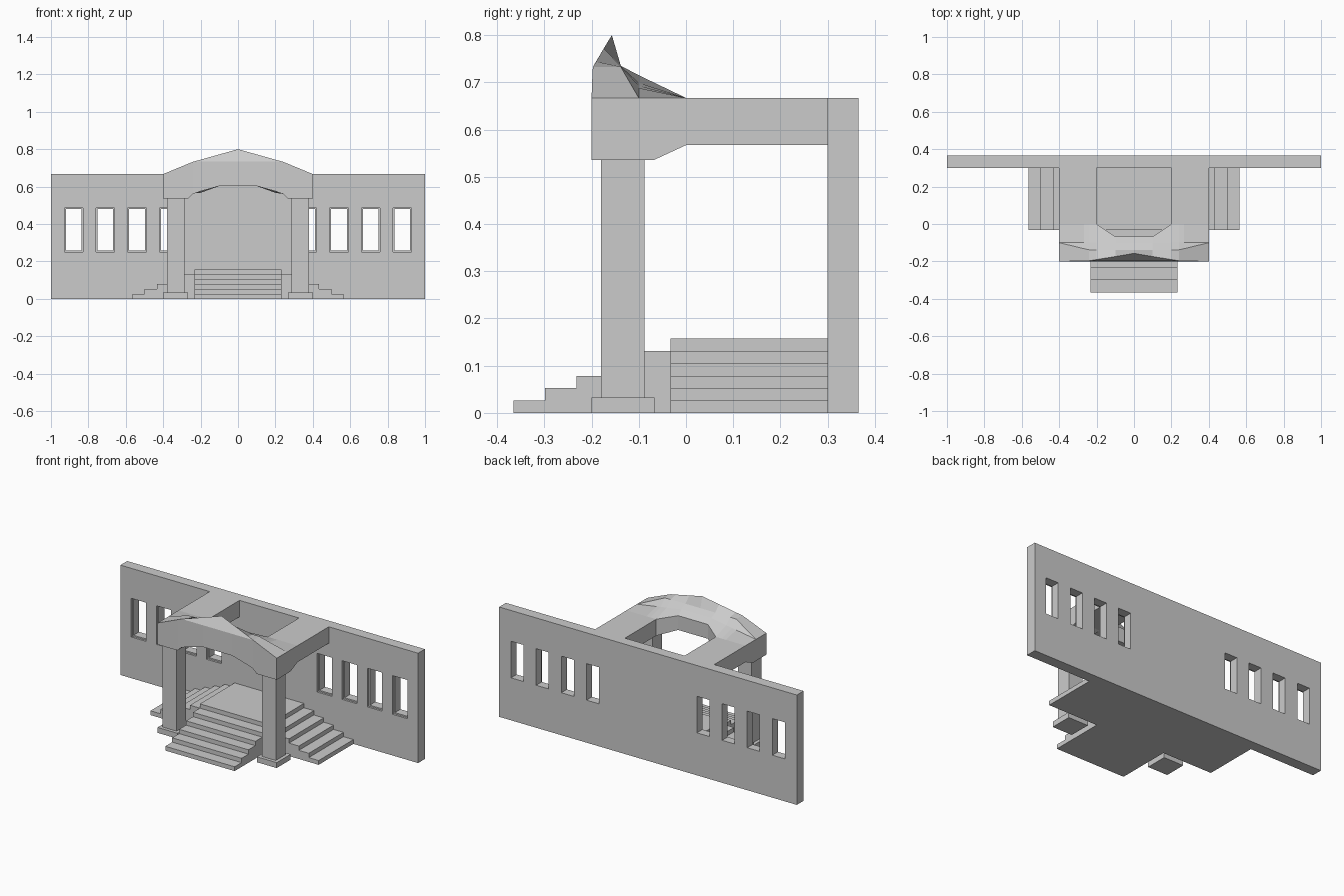
import bpy, bmesh

if "Cube" in bpy.data.objects:
    bpy.data.objects.remove(bpy.data.objects["Cube"])


def finish(name, bm):
    bmesh.ops.remove_doubles(bm, verts=bm.verts, dist=1e-5)
    bmesh.ops.recalc_face_normals(bm, faces=bm.faces)
    mesh = bpy.data.meshes.new(name)
    bm.to_mesh(mesh)
    bm.free()
    ob = bpy.data.objects.new(name, mesh)
    bpy.context.collection.objects.link(ob)
    return ob


def loft(name, rings):
    """Skin closed rings of points and cap both ends."""
    bm = bmesh.new()
    rows = [[bm.verts.new(p) for p in ring] for ring in rings]
    for a, b in zip(rows, rows[1:]):
        for i in range(len(a)):
            j = (i + 1) % len(a)
            bm.faces.new((a[i], a[j], b[j], b[i]))
    bm.faces.new(rows[0])
    bm.faces.new(rows[-1])
    return finish(name, bm)


def box(name, x0, x1, y0, y1, z0, z1):
    return loft(name, [[(x0, y0, z), (x1, y0, z), (x1, y1, z), (x0, y1, z)]
                       for z in (z0, z1)])


# Back wall with two rows of recessed windows
wall = box("back_wall", -1, 1, 0.30, 0.365, 0, 0.667)
for k in range(4):
    for s in (-1, 1):
        c = s * (0.371 + 0.169 * k)
        for w, z0, z1, depth in ((0.05, 0.25, 0.485, 0.312), (0.042, 0.258, 0.48, 0.45)):
            cutter = box("window_cutter", c - w, c + w, 0.2, depth, z0, z1)
            cutter.hide_render = True
            mod = wall.modifiers.new("window", 'BOOLEAN')
            mod.object = cutter
            mod.operation = 'DIFFERENCE'
            mod.solver = 'EXACT'
            bpy.context.view_layer.objects.active = wall
            bpy.ops.object.modifier_apply(modifier=mod.name)
            bpy.data.objects.remove(cutter)

# Entrance stairs: one flight to the front, one to each side
RUN, RISE = 0.0664, 0.157 / 6
front = []
for i in range(5):
    y = -0.365 + RUN * i
    front += [(y, RISE * i), (y, RISE * (i + 1))]
front += [(-0.033, RISE * 5), (-0.033, 0)]
loft("front_stairs", [[(x, y, z) for y, z in front] for x in (-0.233, 0.233)])

side = []
for i in range(6):
    x = 0.565 - RUN * i
    side += [(x, RISE * i), (x, RISE * (i + 1))]
side += [(-x, z) for x, z in reversed(side)]
loft("side_stairs", [[(x, y, z) for x, z in side] for y in (-0.033, 0.30)])

# Columns, plinths and the roof arms running back to the wall
for s, label in ((-1, "left"), (1, "right")):
    box(label + "_plinth", *sorted((s * 0.267, s * 0.4)), -0.20, -0.067, 0, 0.033)
    box(label + "_column", *sorted((s * 0.287, s * 0.38)), -0.18, -0.088, 0.033, 0.536)
    box(label + "_roof_arm", *sorted((s * 0.2, s * 0.4)), 0, 0.30, 0.567, 0.667)

# Arched canopy: y,z sections running from the centre out to the side
# order: front bottom, shoulder, ridge, back, crest, inner top, inner bottom, rear bottom
sections = [
    (0.0, [(-.2, .603), (-.197, .733), (-.157, .8), (-.138, .735), (-.1, .715),
           (-.067, .69), (-.067, .603), (-.067, .603)]),
    (0.1, [(-.2, .603), (-.197, .733), (-.174, .772), (-.138, .735), (-.1, .715),
           (-.067, .69), (-.067, .603), (-.067, .603)]),
    (0.2, [(-.2, .575), (-.197, .733), (-.19, .744), (-.138, .734), (-.1, .699),
           (0, .667), (0, .567), (-.067, .575)]),
    (0.24, [(-.2, .561), (-.197, .733), (-.197, .733), (-.138, .733), (-.1, .693),
            (0, .667), (0, .567), (-.067, .561)]),
    (0.267, [(-.2, .536), (-.198, .722), (-.198, .722), (-.132, .722), (-.1, .688),
             (0, .667), (0, .567), (-.067, .536)]),
    (0.4, [(-.2, .536), (-.2, .667), (-.2, .667), (-.1, .667), (-.1, .667),
           (0, .667), (0, .567), (-.067, .536)]),
]
full = [(-x, ring) for x, ring in reversed(sections[1:])] + sections
loft("arched_canopy", [[(x, y, z) for y, z in ring] for x, ring in full])
